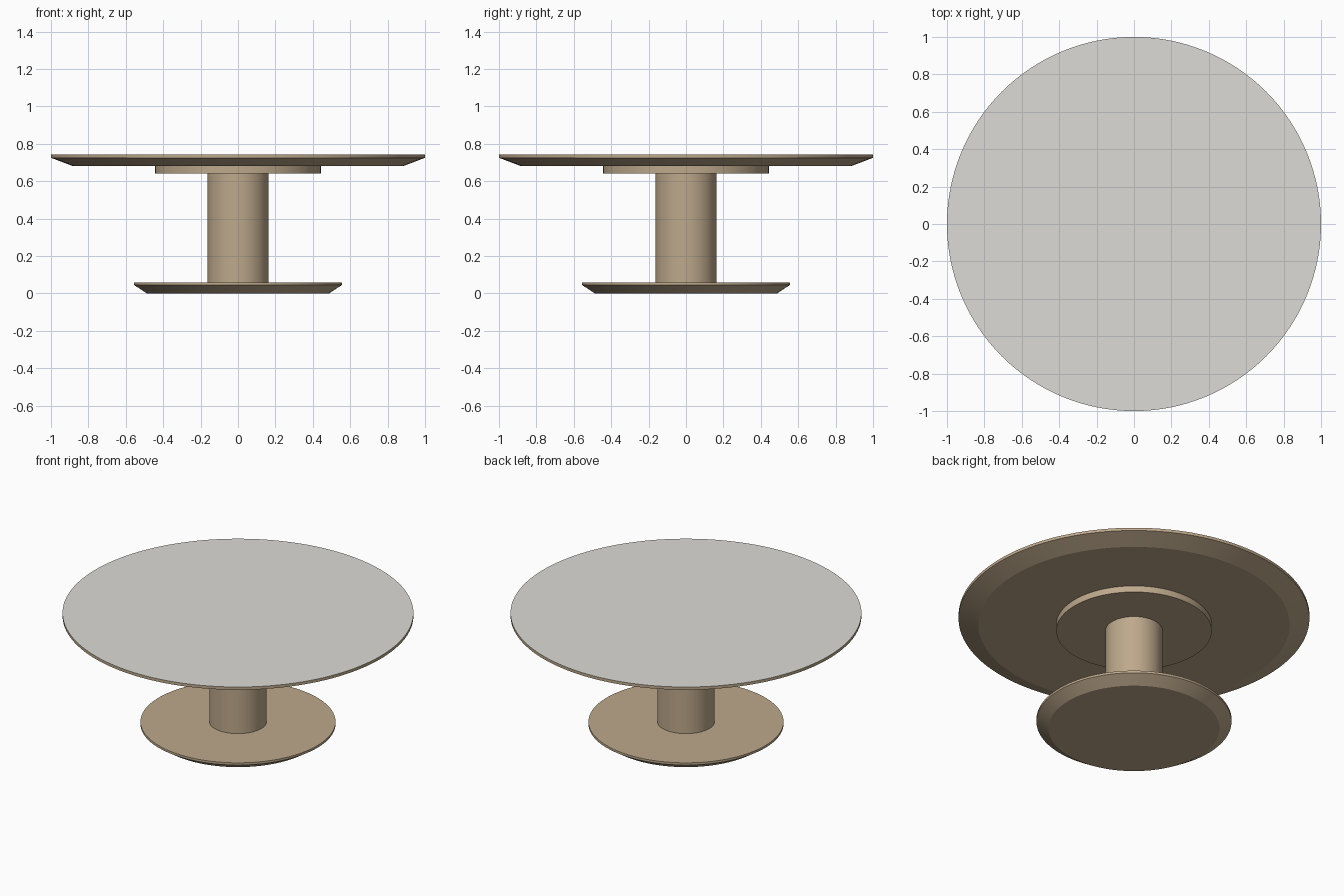
import bpy, bmesh, math

if "Cube" in bpy.data.objects:
    bpy.data.objects.remove(bpy.data.objects["Cube"])

SEGMENTS = 128


def material(name, rgb):
    m = bpy.data.materials.new(name)
    m.diffuse_color = (*rgb, 1.0)
    m.use_nodes = True
    m.node_tree.nodes["Principled BSDF"].inputs["Base Color"].default_value = m.diffuse_color
    return m


tan = material("warm tan", (0.515, 0.397, 0.262))
grey = material("pale grey", (0.72, 0.71, 0.67))


def turned(name, profile, top_material=None):
    """Closed round part from (radius, height) points, listed bottom to top."""
    bm = bmesh.new()
    rings = [[bm.verts.new((r * math.cos(2 * math.pi * i / SEGMENTS),
                            r * math.sin(2 * math.pi * i / SEGMENTS), z))
              for i in range(SEGMENTS)] for r, z in profile]
    for low, high in zip(rings, rings[1:]):
        for i in range(SEGMENTS):
            j = (i + 1) % SEGMENTS
            bm.faces.new((low[i], low[j], high[j], high[i]))
    bm.faces.new(rings[0][::-1])
    cap = bm.faces.new(rings[-1])
    mesh = bpy.data.meshes.new(name)
    mesh.materials.append(tan)
    if top_material:
        mesh.materials.append(top_material)
        cap.material_index = 1
    bm.to_mesh(mesh)
    bm.free()
    obj = bpy.data.objects.new(name, mesh)
    bpy.context.collection.objects.link(obj)
    bpy.ops.object.select_all(action='DESELECT')
    obj.select_set(True)
    bpy.context.view_layer.objects.active = obj
    bpy.ops.object.shade_smooth_by_angle(angle=math.radians(20))
    return obj


# Foot disc with an undercut bevel and a thin lip
turned("base", [(0.487, 0.0), (0.556, 0.045), (0.556, 0.059)])
# Central pedestal
turned("column", [(0.163, 0.059), (0.163, 0.642)])
# Mounting disc under the top
turned("support_plate", [(0.443, 0.642), (0.443, 0.682)])
# Table top with undercut bevel, thin lip and pale upper surface
turned("table_top", [(0.887, 0.682), (1.0, 0.725), (1.0, 0.743)], grey)
